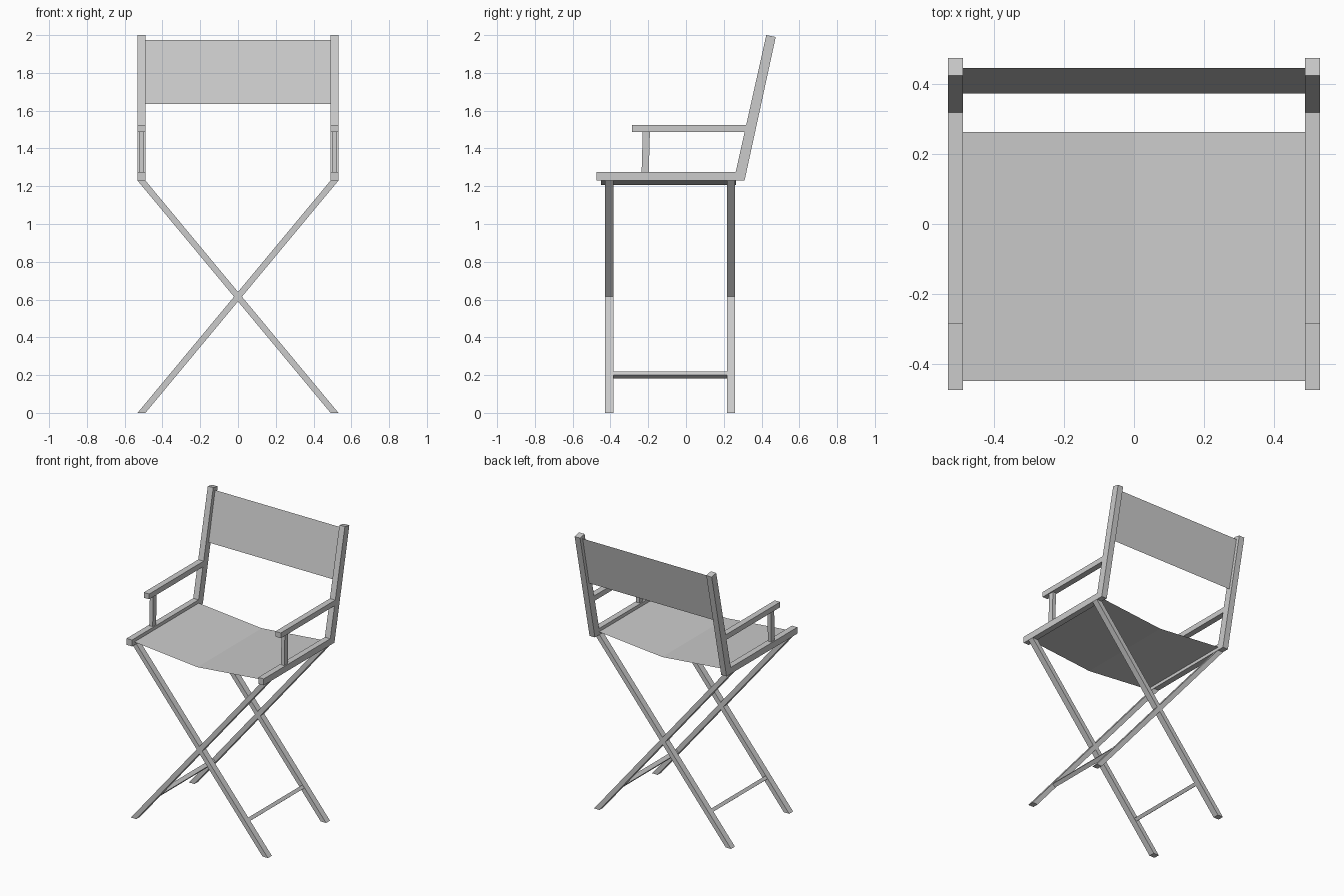
import bpy, bmesh, math
from mathutils import Matrix

if "Cube" in bpy.data.objects:
    bpy.data.objects.remove(bpy.data.objects["Cube"])


def finish(name, bm):
    bmesh.ops.recalc_face_normals(bm, faces=bm.faces[:])
    me = bpy.data.meshes.new(name)
    bm.to_mesh(me)
    bm.free()
    ob = bpy.data.objects.new(name, me)
    bpy.context.collection.objects.link(ob)
    return ob


def prism(name, profile, axis, a, b):
    """Extrude a closed 2D profile from a to b. axis 'X': profile is (y, z); 'Y': profile is (x, z)."""
    bm = bmesh.new()
    place = (lambda p: (a, p[0], p[1])) if axis == 'X' else (lambda p: (p[0], a, p[1]))
    face = bm.faces.new([bm.verts.new(place(p)) for p in profile])
    ext = bmesh.ops.extrude_face_region(bm, geom=[face], use_keep_orig=True)
    moved = [g for g in ext['geom'] if isinstance(g, bmesh.types.BMVert)]
    vec = (b - a, 0, 0) if axis == 'X' else (0, b - a, 0)
    bmesh.ops.translate(bm, verts=moved, vec=vec)
    return finish(name, bm)


def strip(name, rows):
    """Thin cloth through consecutive point pairs."""
    bm = bmesh.new()
    vs = [[bm.verts.new(p) for p in row] for row in rows]
    for r, s in zip(vs, vs[1:]):
        bm.faces.new((r[0], s[0], s[1], r[1]))
    return finish(name, bm)


IN, OUT, TOP = 0.49, 0.532, 1.23   # frame inner/outer x, leg top height

for side, s in (("left", -1), ("right", 1)):
    # seat rail and leaning back post as one bent profile
    prism(side + "_seat_rail_and_post",
          [(-0.475, 1.23), (0.31, 1.23), (0.475, 1.99), (0.425, 2.0),
           (0.263, 1.275), (-0.475, 1.275)], 'X', s * IN, s * OUT)
    # armrest and its support
    prism(side + "_armrest",
          [(-0.285, 1.488), (0.312, 1.488), (0.32, 1.525), (-0.285, 1.525)],
          'X', s * IN, s * OUT)
    prism(side + "_arm_support",
          [(-0.235, 1.275), (-0.197, 1.275), (-0.191, 1.488), (-0.229, 1.488)],
          'X', s * 0.498, s * 0.524)
    # crossing legs, front and back
    for pos, y0, y1 in (("front", -0.428, -0.385), ("back", 0.217, 0.26)):
        prism(f"{pos}_{side}_leg",
              [(s * IN, 0), (s * OUT, 0), (-s * IN, TOP), (-s * OUT, TOP)],
              'Y', y0, y1)
    # stretcher joining front and back legs, tilted with the leg
    zc = 0.2
    xc = 0.511 - 1.022 * zc / TOP
    tilt = math.atan2(TOP, 1.022)
    bm = bmesh.new()
    bmesh.ops.create_cube(bm, size=1, matrix=Matrix.Translation((s * xc, -0.084, zc))
                          @ Matrix.Rotation(s * tilt, 4, 'Y')
                          @ Matrix.Diagonal((0.024, 0.606, 0.028, 1)))
    finish(side + "_stretcher", bm)

# sagging cloth seat
strip("seat", [[(x, -0.45, z), (x, 0.264, z)]
               for x, z in ((-0.495, 1.252), (0, 1.206), (0.495, 1.252))])

# cloth backrest
strip("backrest", [[(x, 0.374, 1.635), (x, 0.446, 1.975)] for x in (-0.495, 0.495)])
